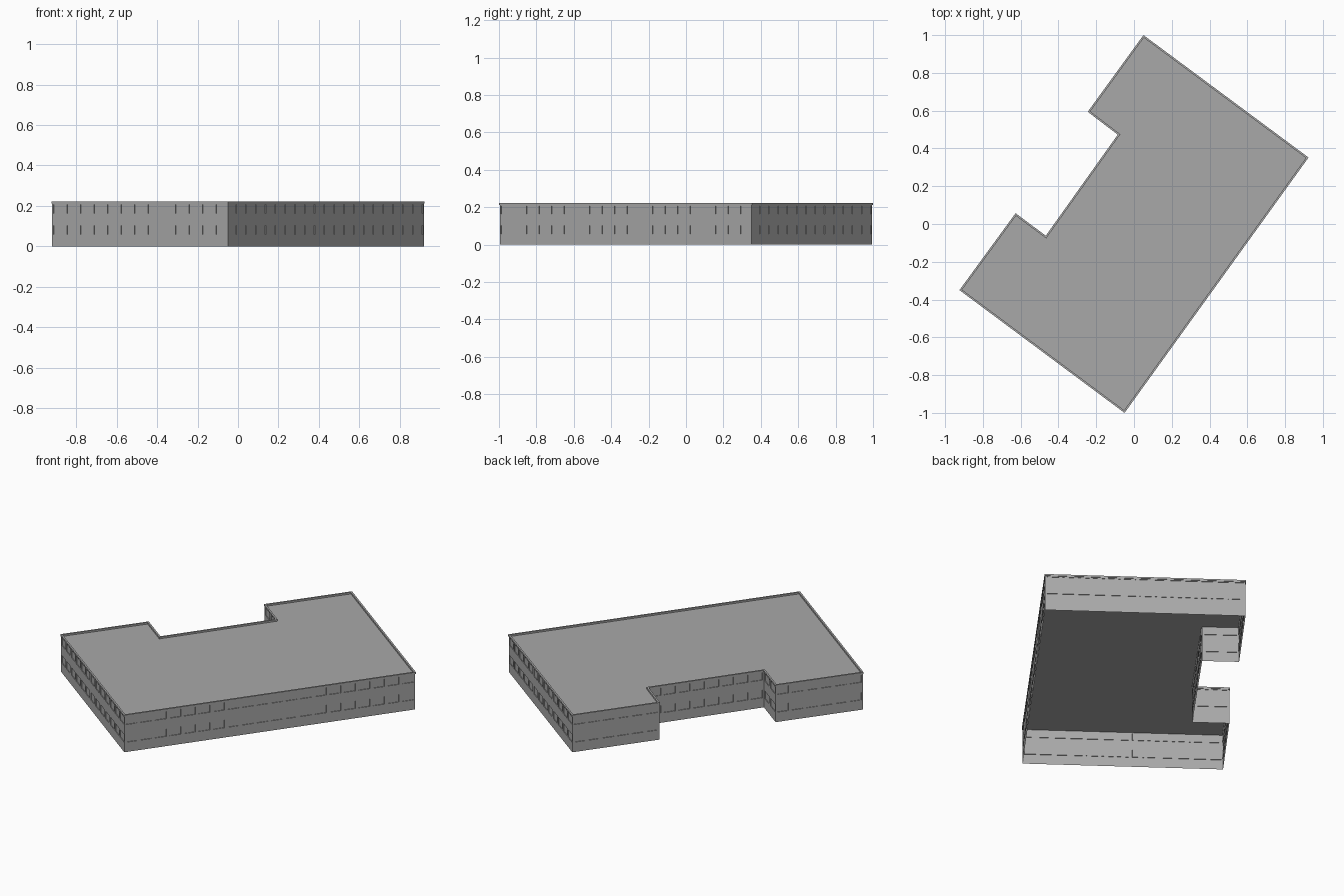
import bpy
import bmesh
from mathutils import Vector

default = bpy.data.objects.get("Cube")
if default:
    bpy.data.objects.remove(default, do_unlink=True)

# Plain concrete grey for the whole building
concrete = bpy.data.materials.new("concrete_grey")
concrete.use_nodes = True
grey = (0.395, 0.395, 0.395, 1)
concrete.diffuse_color = grey
concrete.node_tree.nodes["Principled BSDF"].inputs["Base Color"].default_value = grey

# Outer edge of the coping, counter-clockwise from above
OUTLINE = [Vector(p) for p in (
    (0.05, 1.0), (-0.245, 0.594), (-0.086, 0.473), (-0.467, -0.062),
    (-0.627, 0.057), (-0.924, -0.35), (-0.05, -1.0), (0.924, 0.352))]
WALL_TOP = 0.212
TOP = 0.222
OVERHANG = 0.003
COPING_WIDTH = 0.01
PITCH = 0.082
WINDOW_SHARE = 0.77
RECESS = 0.004
ROWS = [0, 0.058, 0.103, 0.163, 0.207, WALL_TOP]


def inset(points, d):
    """Move every side of a counter-clockwise outline inward by d."""
    result = []
    for i, p in enumerate(points):
        a = (p - points[i - 1]).normalized()
        b = (points[(i + 1) % len(points)] - p).normalized()
        na, nb = Vector((-a.y, a.x)), Vector((-b.y, b.x))
        result.append(p + (na + nb) * d / (1 + na.dot(nb)))
    return result


def finish(bm, name):
    bmesh.ops.remove_doubles(bm, verts=bm.verts, dist=0.0001)
    mesh = bpy.data.meshes.new(name)
    bm.to_mesh(mesh)
    bm.free()
    mesh.materials.append(concrete)
    obj = bpy.data.objects.new(name, mesh)
    bpy.context.collection.objects.link(obj)


wall_line = inset(OUTLINE, OVERHANG)
inner_line = inset(OUTLINE, COPING_WIDTH)

# Walls: a grid on each side, with the window cells pushed in
bm = bmesh.new()
windows = []
for start, end in zip(wall_line, wall_line[1:] + wall_line[:1]):
    count = max(1, int((end - start).length / PITCH))
    cuts = [0]
    for i in range(count):
        middle = i + 0.5
        cuts += [(middle - WINDOW_SHARE / 2) / count,
                 (middle + WINDOW_SHARE / 2) / count]
    cuts.append(1)
    grid = [[bm.verts.new((*start.lerp(end, t), z)) for t in cuts] for z in ROWS]
    for r in range(len(ROWS) - 1):
        for c in range(len(cuts) - 1):
            face = bm.faces.new((grid[r][c], grid[r][c + 1],
                                 grid[r + 1][c + 1], grid[r + 1][c]))
            if r % 2 and c % 2:
                windows.append(face)
bm.normal_update()
bmesh.ops.inset_individual(bm, faces=windows, thickness=0, depth=-RECESS)
finish(bm, "walls")

# Roof deck inside the coping; the shell is open underneath
bm = bmesh.new()
bm.faces.new([bm.verts.new((p.x, p.y, WALL_TOP)) for p in inner_line])
finish(bm, "roof_deck")

# Coping: a slim overhanging rim round the roof
bm = bmesh.new()
profile = [(OUTLINE, WALL_TOP), (OUTLINE, TOP), (inner_line, TOP), (inner_line, WALL_TOP)]
rings = [[bm.verts.new((p.x, p.y, z)) for p in pts] for pts, z in profile]
n = len(OUTLINE)
for k in range(len(rings)):
    low, high = rings[k], rings[(k + 1) % len(rings)]
    for i in range(n):
        j = (i + 1) % n
        bm.faces.new((low[i], low[j], high[j], high[i]))
finish(bm, "roof_coping")
